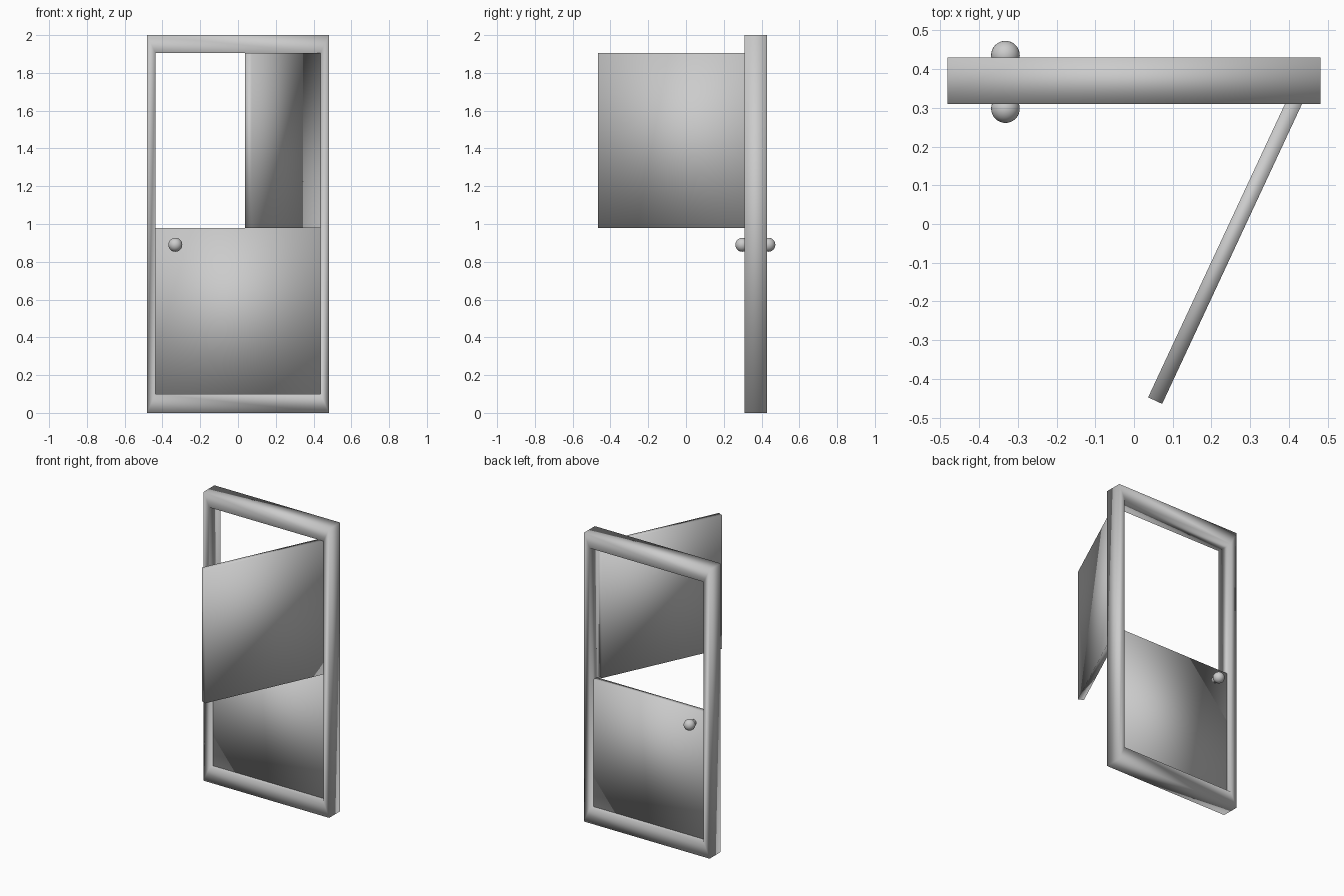
import bpy, bmesh, math
from mathutils import Matrix, Vector

cube = bpy.data.objects.get("Cube")
if cube:
    bpy.data.objects.remove(cube, do_unlink=True)

grey = bpy.data.materials.new("light_grey")
grey.use_nodes = True
grey.diffuse_color = (0.6, 0.6, 0.6, 1)
grey.node_tree.nodes["Principled BSDF"].inputs["Base Color"].default_value = (0.6, 0.6, 0.6, 1)

W, H = 0.482, 2.0                  # frame half width and height
IN, Z0, ZM, Z1 = 0.437, 0.10, 0.98, 1.905   # opening and leaf split
YC, DEPTH, THICK = 0.37, 0.12, 0.04


def finish(name, bm):
    bmesh.ops.recalc_face_normals(bm, faces=bm.faces)
    mesh = bpy.data.meshes.new(name)
    bm.to_mesh(mesh)
    bm.free()
    mesh.shade_smooth()
    mesh.materials.append(grey)
    obj = bpy.data.objects.new(name, mesh)
    bpy.context.collection.objects.link(obj)
    return obj


def box(name, size, matrix):
    bm = bmesh.new()
    bmesh.ops.create_cube(bm, size=1, matrix=matrix @ Matrix.Diagonal((*size, 1)))
    return finish(name, bm)


# Frame: one mitred ring with shared corners
bm = bmesh.new()
loops = []
for x, low, high, y in ((W, 0, H, YC - DEPTH / 2), (W, 0, H, YC + DEPTH / 2),
                        (IN, Z0, Z1, YC + DEPTH / 2), (IN, Z0, Z1, YC - DEPTH / 2)):
    loops.append([bm.verts.new(p) for p in
                  ((-x, y, low), (x, y, low), (x, y, high), (-x, y, high))])
for a, b in zip(loops, loops[1:] + loops[:1]):
    for i in range(4):
        j = (i + 1) % 4
        bm.faces.new((a[i], a[j], b[j], b[i]))
finish("door_frame", bm)

# Closed lower leaf
box("lower_door", (2 * IN, THICK, ZM - Z0), Matrix.Translation((0, YC, (Z0 + ZM) / 2)))

# Upper leaf swung open on the left jamb
hinge = Vector((0.424, 0.336, (ZM + Z1) / 2))
swing = Matrix.Translation(hinge) @ Matrix.Rotation(math.radians(65), 4, "Z")
box("upper_door", (2 * IN, THICK, Z1 - ZM), swing @ Matrix.Translation((-IN, 0, 0)))

# Round knobs with short stems on both faces
for name, side in (("front", -1), ("back", 1)):
    place = Matrix.Translation((-0.332, YC - 0.003 + side * 0.069, 0.89))
    bm = bmesh.new()
    bmesh.ops.create_uvsphere(bm, u_segments=32, v_segments=16, radius=0.037, matrix=place)
    finish(name + "_knob", bm)
    bm = bmesh.new()
    stem = Matrix.Translation((-0.332, YC + side * 0.035, 0.89)) @ Matrix.Rotation(math.pi / 2, 4, "X")
    bmesh.ops.create_cone(bm, cap_ends=True, segments=24, radius1=0.02, radius2=0.02,
                          depth=0.05, matrix=stem)
    finish(name + "_knob_stem", bm)
